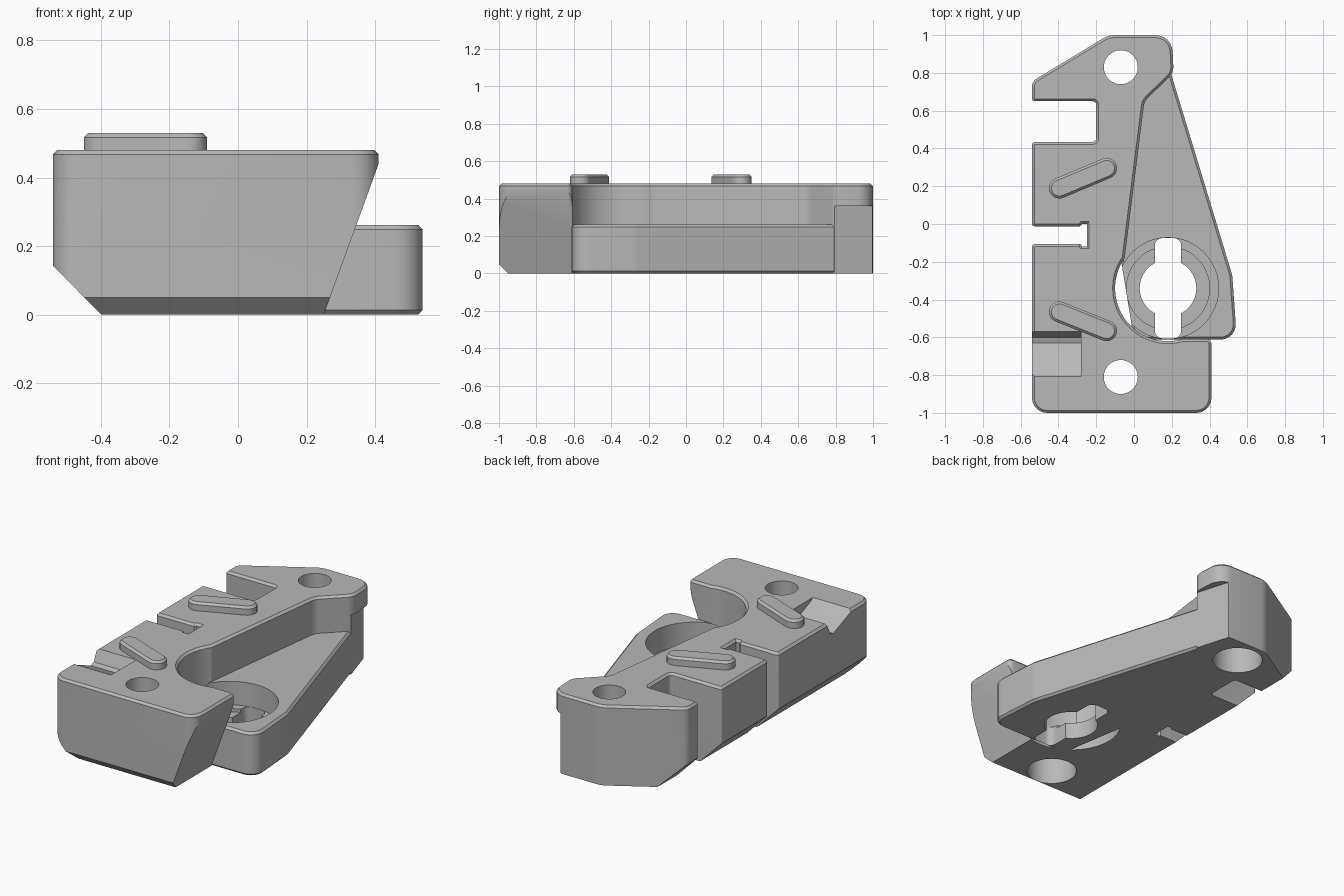
import bpy, bmesh
from math import sin, cos, pi, radians, tan
from mathutils import Vector

old = bpy.data.objects.get("Cube")
if old:
    bpy.data.objects.remove(old, do_unlink=True)

grey = bpy.data.materials.new("machined grey")
grey.use_nodes = True
grey.diffuse_color = (0.48, 0.48, 0.48, 1)
grey.node_tree.nodes["Principled BSDF"].inputs["Base Color"].default_value = grey.diffuse_color


def rounded(corners, steps=6):
    """Outline from (x, y[, radius]) corners, filleting those with a radius."""
    out = []
    for i, c in enumerate(corners):
        p = Vector(c[:2])
        r = c[2] if len(c) > 2 else 0
        if not r:
            out.append(p)
            continue
        a = (Vector(corners[i - 1][:2]) - p).normalized()
        b = (Vector(corners[(i + 1) % len(corners)][:2]) - p).normalized()
        half = a.angle(b) / 2
        centre = p + (a + b).normalized() * (r / sin(half))
        start = p + a * (r / tan(half)) - centre
        end = p + b * (r / tan(half)) - centre
        turn = start.angle(end)
        for k in range(steps + 1):
            t = k / steps
            out.append(centre + (start * sin((1 - t) * turn) + end * sin(t * turn)) / sin(turn))
    return out


def arc(x, y, r, start, end, steps=32):
    angles = [radians(start + (end - start) * k / steps) for k in range(steps + 1)]
    return [(x + r * cos(a), y + r * sin(a)) for a in angles]


def prism(name, outline, low, high, axis="z", top=0, bottom=0):
    """Extrude an outline along an axis, with optional chamfers on the caps."""
    place = {"z": lambda u, v, w: (u, v, w),
             "y": lambda u, v, w: (u, w, v),
             "x": lambda u, v, w: (w, u, v)}[axis]
    bm = bmesh.new()
    rings = [[bm.verts.new(place(p[0], p[1], w)) for p in outline] for w in (low, high)]
    caps = [bm.faces.new(ring) for ring in rings]
    n = len(outline)
    for i in range(n):
        j = (i + 1) % n
        bm.faces.new((rings[0][i], rings[0][j], rings[1][j], rings[1][i]))
    bmesh.ops.recalc_face_normals(bm, faces=bm.faces)
    cap_edges = [list(f.edges) for f in caps]
    for edges, width in zip(cap_edges, (bottom, top)):
        if width:
            bmesh.ops.bevel(bm, geom=edges, offset=width, segments=1,
                            affect="EDGES", clamp_overlap=False)
    mesh = bpy.data.meshes.new(name)
    bm.to_mesh(mesh)
    bm.free()
    mesh.materials.append(grey)
    obj = bpy.data.objects.new(name, mesh)
    bpy.context.collection.objects.link(obj)
    return obj


def select(obj):
    bpy.ops.object.select_all(action="DESELECT")
    obj.select_set(True)
    bpy.context.view_layer.objects.active = obj


def combine(target, tool, operation="DIFFERENCE"):
    mod = target.modifiers.new("combine", "BOOLEAN")
    mod.operation, mod.solver, mod.object = operation, "EXACT", tool
    select(target)
    bpy.ops.object.modifier_apply(modifier=mod.name)
    bpy.data.objects.remove(tool, do_unlink=True)


def cut_disc(target, x, y, r, low, high):
    combine(target, prism("cutter", arc(x, y, r, 0, 360, 48)[:-1], low, high))


# Tall main block: notched left side, rounded head, concave seat for the disc pocket
PX, PY = 0.18, -0.34
seat = arc(PX, PY, 0.28, 145, 287)
outline = [(-0.54, -1, 0.08), (-0.54, -0.105, 0.015), (-0.285, -0.105), (-0.275, -0.118),
           (-0.25, -0.118), (-0.25, 0), (-0.275, 0), (-0.285, -0.012), (-0.54, -0.012, 0.015),
           (-0.54, 0.435, 0.015), (-0.2, 0.435, 0.02), (-0.2, 0.65, 0.02), (-0.54, 0.65, 0.015),
           (-0.54, 0.755, 0.05), (-0.135, 1.0, 0.12), (0.2, 1.0, 0.09), (0.21, 0.8, 0.08),
           (0.055, 0.65, 0.08)]
outline += seat
outline += [(0.41, -0.608, 0.03), (0.41, -1, 0.08)]
body = prism("main_body", rounded(outline), 0, 0.48, top=0.013)

# Undercut below the head and slanted right side of the front block
combine(body, prism("cutter", [(0.211, 0.75), (0.105, 1.1), (0.5, 1.1), (0.5, 0.75)], -0.1, 0.36))
combine(body, prism("cutter", [(0.214, -0.1), (0.41, 0.44), (0.6, 0.44), (0.6, -0.1)],
                    -1.1, -0.6, "y"))

# Low ledge along the right side
ledge = prism("ledge", rounded([(-0.1, 0), (0, -0.612), (0.545, -0.612, 0.08), (0.52, -0.27, 0.1),
                                (0.142, 0.975, 0.04), (0, 0.96)]),
              0, 0.262, top=0.013, bottom=0.013)
combine(body, ledge, "UNION")

# Chamfers under the left and front edges
combine(body, prism("cutter", [(-0.64, 0.245), (-0.3, -0.1), (-0.7, -0.1)], -1.2, 1.2, "y"))
combine(body, prism("cutter", [(-1.1, 0.15), (-0.85, -0.1), (-1.1, -0.1)], -0.7, 0.7, "x"))

# Ramped thumb relief on the upper left
combine(body, prism("cutter", [(-0.56, 0.5), (-0.575, 0.465), (-0.6, 0.41), (-0.63, 0.4),
                               (-0.79, 0.465), (-0.83, 0.5)], -0.7, -0.28, "x"))

# Counterbored bolt holes at both ends
for y in (0.83, -0.81):
    cut_disc(body, -0.07, y, 0.09, -0.1, 0.6)
    cut_disc(body, -0.07, y, 0.14, -0.1, 0.3)

# Stepped round pocket with a keyhole through its floor
cut_disc(body, PX, PY, 0.268, 0.12, 0.7)
cut_disc(body, PX, PY, 0.22, 0.1, 0.3)
cut_disc(body, PX, PY, 0.15, -0.1, 0.3)
key = rounded([(PX - 0.07, PY - 0.265, 0.04), (PX + 0.07, PY - 0.265, 0.04),
               (PX + 0.07, PY + 0.265, 0.04), (PX - 0.07, PY + 0.265, 0.04)])
combine(body, prism("cutter", key, -0.1, 0.3))

# Two raised capsule pads on top
pads = []
for name, y0, y1 in (("rear_pad", 0.19, 0.295), ("front_pad", -0.465, -0.565)):
    a, b = Vector((-0.395, y0)), Vector((-0.145, y1))
    tilt = (b - a).angle_signed(Vector((1, 0))) * 180 / pi
    capsule = arc(a.x, a.y, 0.055, tilt + 90, tilt + 270, 12)
    capsule += arc(b.x, b.y, 0.055, tilt - 90, tilt + 90, 12)
    pads.append(prism(name, capsule, 0.47, 0.53, top=0.013))

for obj in [body] + pads:
    select(obj)
    bpy.ops.object.shade_smooth_by_angle(angle=radians(25))
